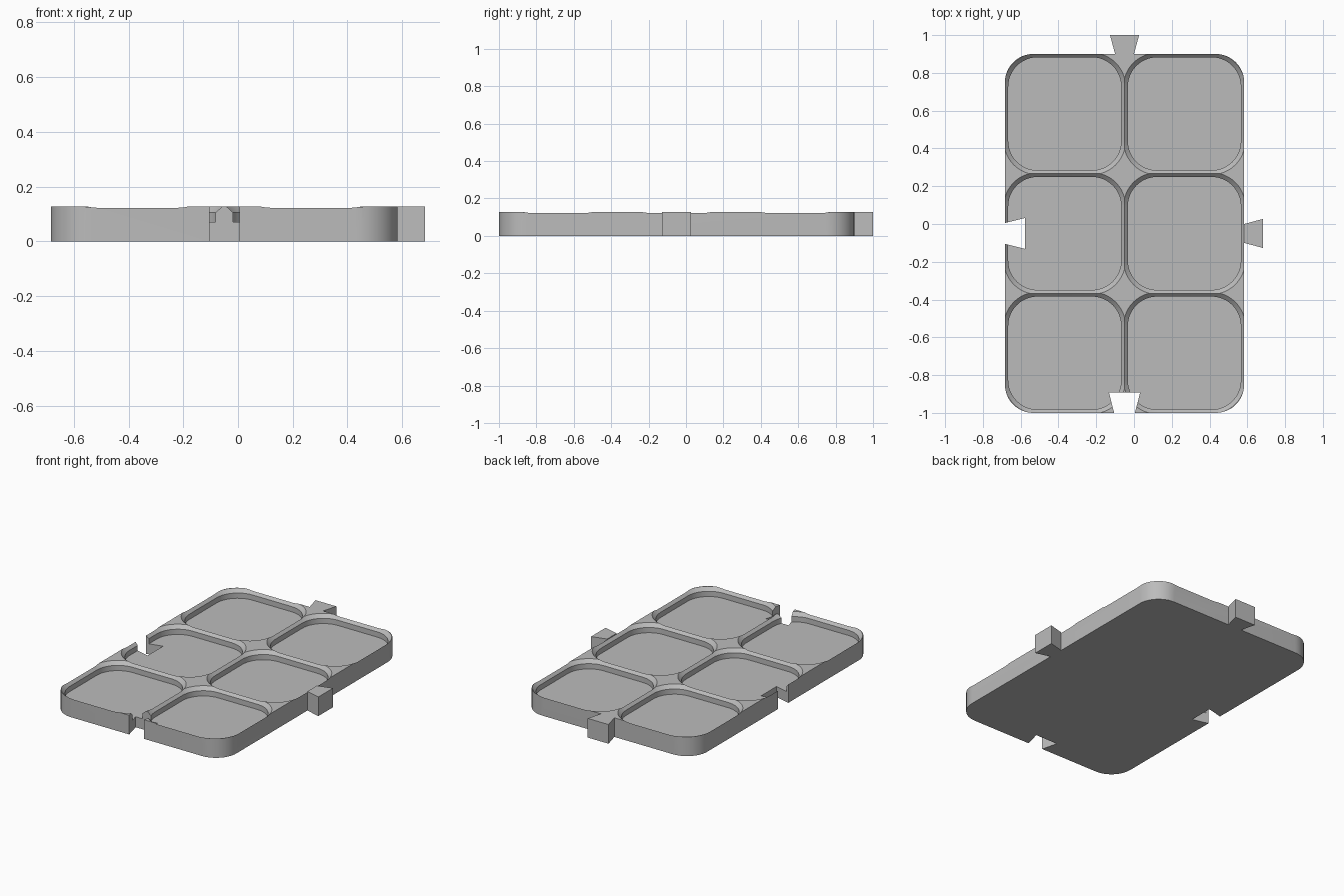
import bpy, bmesh, math
from mathutils import Vector, Matrix

cube = bpy.data.objects.get("Cube")
if cube:
    bpy.data.objects.remove(cube, do_unlink=True)

TILE = 1.9 / 3          # side of one square cell
HEIGHT = 0.128
CENTRE = Vector((-0.05, -0.05, 0))
HALF_X, HALF_Y = TILE, TILE * 1.5

grey = bpy.data.materials.new("plain grey")
grey.use_nodes = True
GREY = (0.5, 0.5, 0.5, 1)
grey.diffuse_color = GREY
grey.node_tree.nodes["Principled BSDF"].inputs["Base Color"].default_value = GREY


def rounded_rect(hx, hy, r, steps=12):
    """Counter-clockwise outline of a rounded rectangle."""
    pts = []
    for k, (sx, sy) in enumerate([(1, 1), (-1, 1), (-1, -1), (1, -1)]):
        for i in range(steps + 1):
            a = math.pi / 2 * (k + i / steps)
            pts.append((sx * (hx - r) + r * math.cos(a), sy * (hy - r) + r * math.sin(a)))
    return pts


def loft(name, rings, matrix):
    """Closed solid through a list of (outline, z) rings."""
    bm = bmesh.new()
    loops = [[bm.verts.new((x, y, z)) for x, y in pts] for pts, z in rings]
    bm.faces.new(loops[0][::-1])
    bm.faces.new(loops[-1])
    for low, high in zip(loops, loops[1:]):
        for i in range(len(low)):
            j = (i + 1) % len(low)
            bm.faces.new((low[i], low[j], high[j], high[i]))
    bm.transform(matrix)
    bmesh.ops.recalc_face_normals(bm, faces=bm.faces)
    mesh = bpy.data.meshes.new(name)
    bm.to_mesh(mesh)
    bm.free()
    mesh.materials.append(grey)
    obj = bpy.data.objects.new(name, mesh)
    bpy.context.collection.objects.link(obj)
    return obj


def dovetail(name, base, end, depth, z0, z1, matrix, overshoot=0.0):
    """Trapezoid prism pointing along +y, widening from base to end."""
    start = base - (end - base) / depth * overshoot
    pts = [(-start, -overshoot), (start, -overshoot), (end, depth), (-end, depth)]
    return loft(name, [(pts, z0), (pts, z1)], matrix)


# Solid plate with rounded corners
plate = loft("base_plate", [(rounded_rect(HALF_X, HALF_Y, 0.15), z) for z in (0, HEIGHT)],
             Matrix.Translation(CENTRE))

# Cell pockets: upright wall below, sloping lip above
cutters = []
FLOOR, LIP, RADIUS = 0.07, 0.105, 0.155
inner = TILE / 2 - 0.0175
grow = 0.04
pocket = [(rounded_rect(inner, inner, RADIUS), FLOOR),
          (rounded_rect(inner, inner, RADIUS), LIP),
          (rounded_rect(inner + grow, inner + grow, RADIUS + grow), LIP + grow)]
for col in (-0.5, 0.5):
    for row in (-1, 0, 1):
        place = Matrix.Translation(CENTRE + Vector((col * TILE, row * TILE, 0)))
        cutters.append(loft("pocket_cutter", pocket, place))

# Joining sockets on the front and right-hand side (-x)
front = Matrix.Translation(CENTRE + Vector((0, -HALF_Y, 0)))
side = Matrix.Translation(CENTRE + Vector((-HALF_X, 0, 0))) @ Matrix.Rotation(-math.pi / 2, 4, 'Z')
for place in (front, side):
    cutters.append(dovetail("socket_cutter", 0.055, 0.082, 0.107, -0.1, 0.3, place, 0.03))

for cutter in cutters:
    cutter.hide_render = True
    mod = plate.modifiers.new("cut", 'BOOLEAN')
    mod.operation = 'DIFFERENCE'
    mod.solver = 'EXACT'
    mod.object = cutter

# Bake the cuts, then drop the cutters
bpy.context.view_layer.update()
graph = bpy.context.evaluated_depsgraph_get()
baked = bpy.data.meshes.new_from_object(plate.evaluated_get(graph))
plate.modifiers.clear()
plate.data = baked
for cutter in cutters:
    bpy.data.objects.remove(cutter, do_unlink=True)

# Joining tabs on the back and left-hand side (+x)
back = Matrix.Translation(CENTRE + Vector((0, HALF_Y, 0)))
left = Matrix.Translation(CENTRE + Vector((HALF_X, 0, 0))) @ Matrix.Rotation(-math.pi / 2, 4, 'Z')
dovetail("back_tab", 0.05, 0.077, 0.1, 0, HEIGHT, back)
dovetail("left_tab", 0.05, 0.077, 0.1, 0, HEIGHT, left)

# Smooth the rounded corners, keep the edges crisp
bpy.ops.object.select_all(action='DESELECT')
plate.select_set(True)
bpy.context.view_layer.objects.active = plate
bpy.ops.object.shade_smooth_by_angle(angle=math.radians(30))
